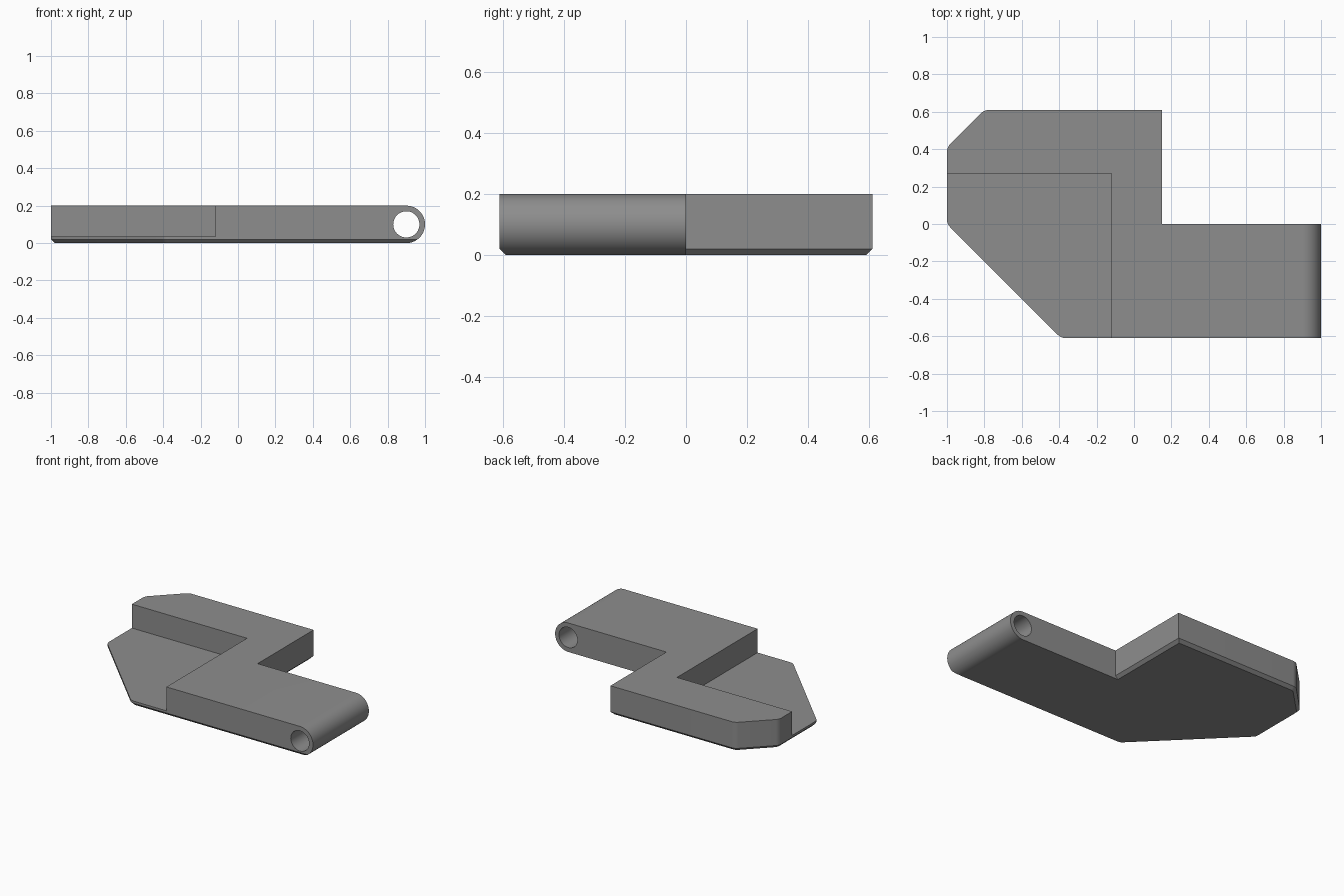
import bpy, bmesh, math
from mathutils import Vector

if "Cube" in bpy.data.objects:
    bpy.data.objects.remove(bpy.data.objects["Cube"])

grey = bpy.data.materials.new("mid_grey")
grey.diffuse_color = (0.27, 0.27, 0.27, 1)
grey.use_nodes = True
grey.node_tree.nodes["Principled BSDF"].inputs["Base Color"].default_value = grey.diffuse_color


def loft(name, rings):
    """Solid through equally sized rings of 3D points."""
    bm = bmesh.new()
    loops = [[bm.verts.new(p) for p in ring] for ring in rings]
    n = len(loops[0])
    for a, b in zip(loops, loops[1:]):
        for i in range(n):
            bm.faces.new((a[i], a[(i + 1) % n], b[(i + 1) % n], b[i]))
    bm.faces.new(loops[0][::-1])
    bm.faces.new(loops[-1])
    bmesh.ops.recalc_face_normals(bm, faces=bm.faces)
    mesh = bpy.data.meshes.new(name)
    bm.to_mesh(mesh)
    bm.free()
    obj = bpy.data.objects.new(name, mesh)
    bpy.context.collection.objects.link(obj)
    obj.data.materials.append(grey)
    return obj


# Plan outline, counter-clockwise: corner x, y, fillet radius,
# and whether the edge leaving the corner has a bottom chamfer
PLAN = [(1.1, -0.61, 0, False), (1.1, 0, 0, False), (0.15, 0, 0, True),
        (0.15, 0.61, 0, True), (-0.8, 0.61, 0.06, True), (-1, 0.41, 0.06, True),
        (-1, 0, 0.06, True), (-0.39, -0.61, 0.06, True)]


def outline(inset, z, steps=6):
    n = len(PLAN)
    pts = [Vector(p[:2]) for p in PLAN]
    lines = []
    for i in range(n):
        d = (pts[(i + 1) % n] - pts[i]).normalized()
        shift = Vector((-d.y, d.x)) * (inset if PLAN[i][3] else 0)
        lines.append((pts[i] + shift, d))
    ring = []
    for i in range(n):
        (p, d), (q, e) = lines[i - 1], lines[i]
        t = (q - p).cross(e) / d.cross(e)
        corner, r = p + d * t, PLAN[i][2]
        if not r:
            ring.append((corner.x, corner.y, z))
            continue
        r -= inset
        turn = math.atan2(d.cross(e), d.dot(e))
        start = corner - d * r * math.tan(turn / 2)
        centre = start + Vector((-d.y, d.x)) * r
        a0 = math.atan2(-d.x, d.y) + math.pi
        a0 = math.atan2(start.y - centre.y, start.x - centre.x)
        for k in range(steps + 1):
            a = a0 + turn * k / steps
            ring.append((centre.x + r * math.cos(a), centre.y + r * math.sin(a), z))
    return ring


def prism_y(name, profile):
    return loft(name, [[(x, y, z) for x, z in profile] for y in (-1, 1)])


def circle(r, start, end, count):
    return [(0.9 + r * math.cos(a), 0.1 + r * math.sin(a)) for a in
            (start + (end - start) * k / count for k in range(count + 1))]


# Bracket plate with chamfered underside
plate = loft("bracket_plate", [outline(0.04, -0.02), outline(0, 0.02), outline(0, 0.3)])

# Side profile with rounded hinge end, hinge pin hole, and stepped recess
side = prism_y("side_profile_cutter",
               [(-1.5, 0.2), (-1.5, 0)] + circle(0.1, -math.pi / 2, math.pi / 2, 32))
hole = prism_y("pin_hole_cutter", circle(0.07, 0, 2 * math.pi, 48)[:-1])
recess = prism_y("recess_cutter", [(-1.5, 0.035), (-0.12, 0.035), (-0.12, 0.5), (-1.5, 0.5)])
for v in recess.data.vertices:
    if v.co.y > 0:
        v.co.y = 0.27

bpy.context.view_layer.objects.active = plate
plate.select_set(True)
for cutter, op in ((side, 'INTERSECT'), (hole, 'DIFFERENCE'), (recess, 'DIFFERENCE')):
    mod = plate.modifiers.new(cutter.name, 'BOOLEAN')
    mod.operation, mod.solver, mod.object = op, 'EXACT', cutter
    bpy.ops.object.modifier_apply(modifier=mod.name)
    bpy.data.objects.remove(cutter)

# Smooth the round end and fillets, keep edges crisp
bpy.ops.object.shade_smooth_by_angle(angle=math.radians(25))
